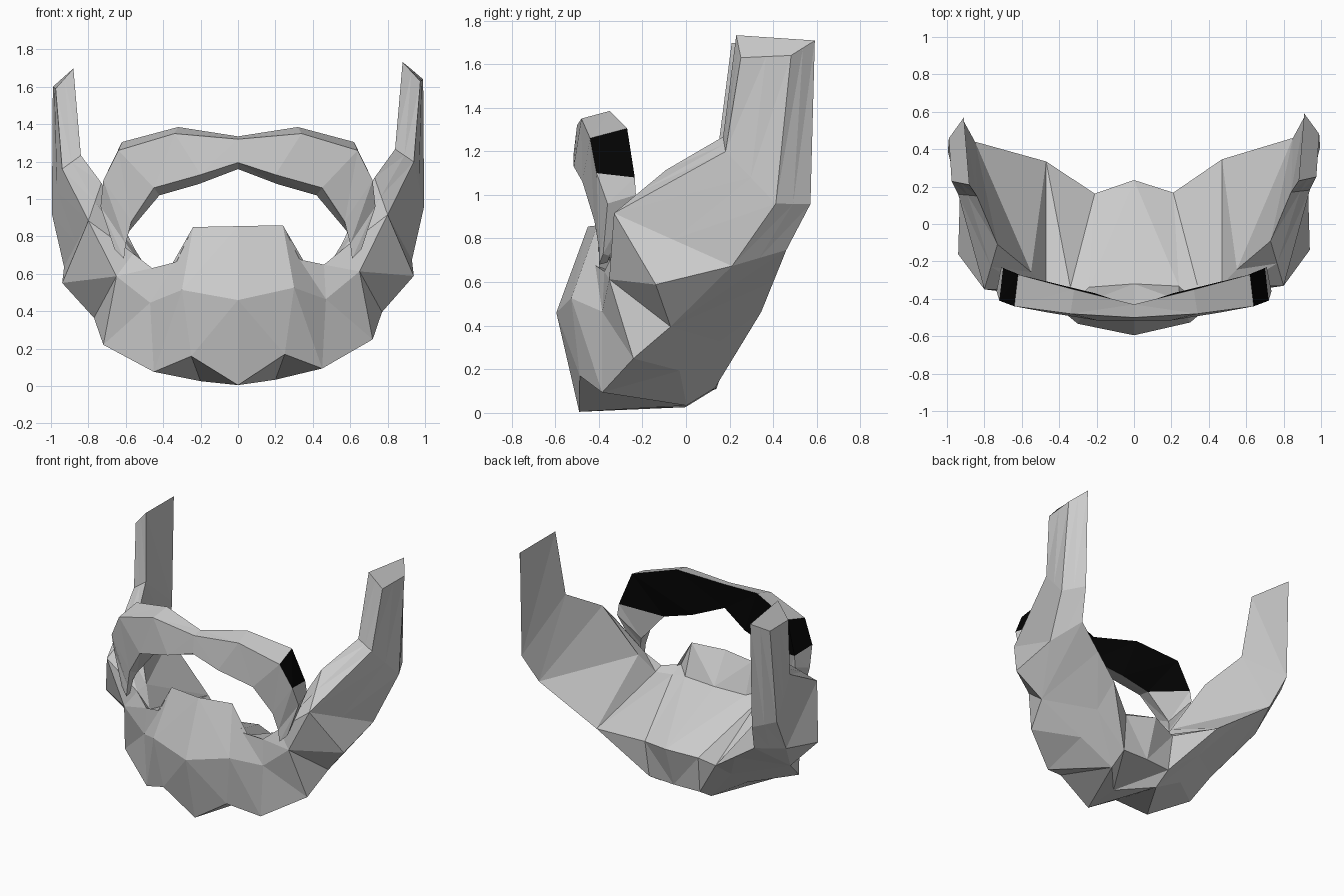
import bpy
import bmesh
from mathutils import Vector

default_cube = bpy.data.objects.get("Cube")
if default_cube:
    bpy.data.objects.remove(default_cube, do_unlink=True)


def make_material(name, value):
    mat = bpy.data.materials.new(name)
    mat.use_nodes = True
    color = (value, value, value, 1)
    mat.diffuse_color = color
    mat.node_tree.nodes["Principled BSDF"].inputs["Base Color"].default_value = color
    return mat


hair_grey = make_material("hair grey", 0.6)
backing_black = make_material("backing black", 0.001)


def mirrored(half_rings):
    """Right-hand rings reversed, then the centre ring, then the left-hand rings."""
    other = [[(-x, y, z) for x, y, z in ring] for ring in half_rings[:0:-1]]
    return other + half_rings


def loft(name, rings, materials, is_black=None, flipped=(), lean=0.0, twist=0.0):
    """Skin a row of closed cross-sections with flat triangles and cap both ends.

    Each quad is split from its inner ring outwards, unless (step, side) is in flipped.
    Points shared by neighbouring sections are merged.
    """
    bm = bmesh.new()
    rows = [[bm.verts.new((x, y + twist * x, z + lean * x)) for x, y, z in ring]
            for ring in rings]
    count = len(rings[0])
    centre = len(rings) // 2
    for half in (rows[centre:], rows[centre::-1]):
        for step, (a, b) in enumerate(zip(half, half[1:])):
            for i in range(count):
                j = (i + 1) % count
                if (step, i) in flipped:
                    tris = (a[i], a[j], b[i]), (a[j], b[j], b[i])
                else:
                    tris = (a[i], a[j], b[j]), (a[i], b[j], b[i])
                for part, tri in enumerate(tris):
                    face = bm.faces.new(tri)
                    if is_black and is_black(step, i, part):
                        face.material_index = 1
    bm.faces.new(rows[0])
    bm.faces.new(rows[-1])
    bmesh.ops.remove_doubles(bm, verts=bm.verts[:], dist=0.0005)
    bmesh.ops.recalc_face_normals(bm, faces=bm.faces[:])
    mesh = bpy.data.meshes.new(name)
    bm.to_mesh(mesh)
    bm.free()
    for mat in materials:
        mesh.materials.append(mat)
    obj = bpy.data.objects.new(name, mesh)
    bpy.context.collection.objects.link(obj)


def band_ring(rim, front, outer, back):
    """Sideburn section: four corners with halfway points between them."""
    def mid(a, b):
        return tuple((Vector(a) + Vector(b)) / 2)
    return [rim, mid(rim, front), front, mid(front, outer), outer, mid(outer, back), back]


# Beard sections: inner rim, lip, front edge, chin, underside, lower back, back edge
middle = [(0, -.32, .64), (0, -.45, .855), (0, -.595, .46), (0, -.49, .005),
          (0, -.22, .025), (0, .14, .11), (0, .235, .4)]
chin = [(.24, -.335, .64), (.24, -.41, .855), (.3, -.53, .52), (.25, -.49, .165),
        (.2, 0, .03), (.2, .13, .11), (.21, .165, .37)]
jaw = [(.47, -.33, .61), (.46, -.38, .64), (.47, -.39, .455), (.45, -.39, .085),
       (.45, -.035, .185), (.46, .15, .32), (.47, .34, .455)]

# Lip corner and jaw corner share most points with the jaw section
lip_corner = [(.34, -.335, .625), (.33, -.42, .67)] + jaw[2:]
cheek_front, jaw_side = (.65, -.36, .6), (.77, -.08, .38)
jaw_corner = jaw[:2] + [cheek_front, (.72, -.25, .235)] + jaw[4:]
mouth_corner = [(.55, -.25, .74), (.56, -.34, .72), cheek_front,
                jaw_side, jaw_side, jaw_side, (.66, .395, .5925)]

# Cheek section, first with its outward bulge and then without
cheek = band_ring((.73, -.1, 1.1), (.8, -.34, .9), (.93, .2, .655), (.85, .45, .73))
cheek_bulge = cheek[:3] + [(.94, -.15, .57)] + cheek[4:]

# Sideburn sections: below the ear, and the tip
below_ear = band_ring((.84, .16, 1.25), (.94, .17, 1.18), (.995, .4, .94), (.91, .56, .94))
tip = band_ring((.88, .22, 1.715), (.975, .24, 1.61), (.99, .47, 1.62), (.91, .58, 1.69))

beard = [middle, chin, lip_corner, jaw, jaw_corner, mouth_corner,
         cheek_bulge, cheek, below_ear, tip]
loft("beard", mirrored(beard), [hair_grey],
     flipped={(1, 3), (5, 6)}, lean=0.02, twist=0.012)

# Moustache sections: top back, top front, bottom front, bottom back
moustache = [
    [(0, -.43, 1.335), (0, -.5, 1.32), (0, -.515, 1.195), (0, -.44, 1.16)],
    [(.32, -.35, 1.385), (.34, -.48, 1.35), (.2, -.515, 1.13), (.21, -.37, 1.08)],
    [(.62, -.27, 1.305), (.64, -.44, 1.26), (.45, -.475, 1.06), (.42, -.35, 1.02)],
    [(.7, -.235, 1.08), (.72, -.41, 1.1), (.57, -.42, .88), (.58, -.32, .83)],
    [(.71, -.23, 1.0), (.735, -.36, .96), (.6, -.4, .76), (.6, -.34, .78)],
    [(.64, -.35, .72), (.66, -.38, .73), (.61, -.4, .68), (.61, -.36, .69)],
]


def black_backing(step, side, part):
    """Dark back strip with a triangular end, and the dark outer end plate."""
    back_strip = side == 3 and (step < 2 or (step == 2 and part == 0))
    end_plate = side == 0 and step == 2
    return back_strip or end_plate


loft("moustache", mirrored(moustache), [hair_grey, backing_black], is_black=black_backing)
